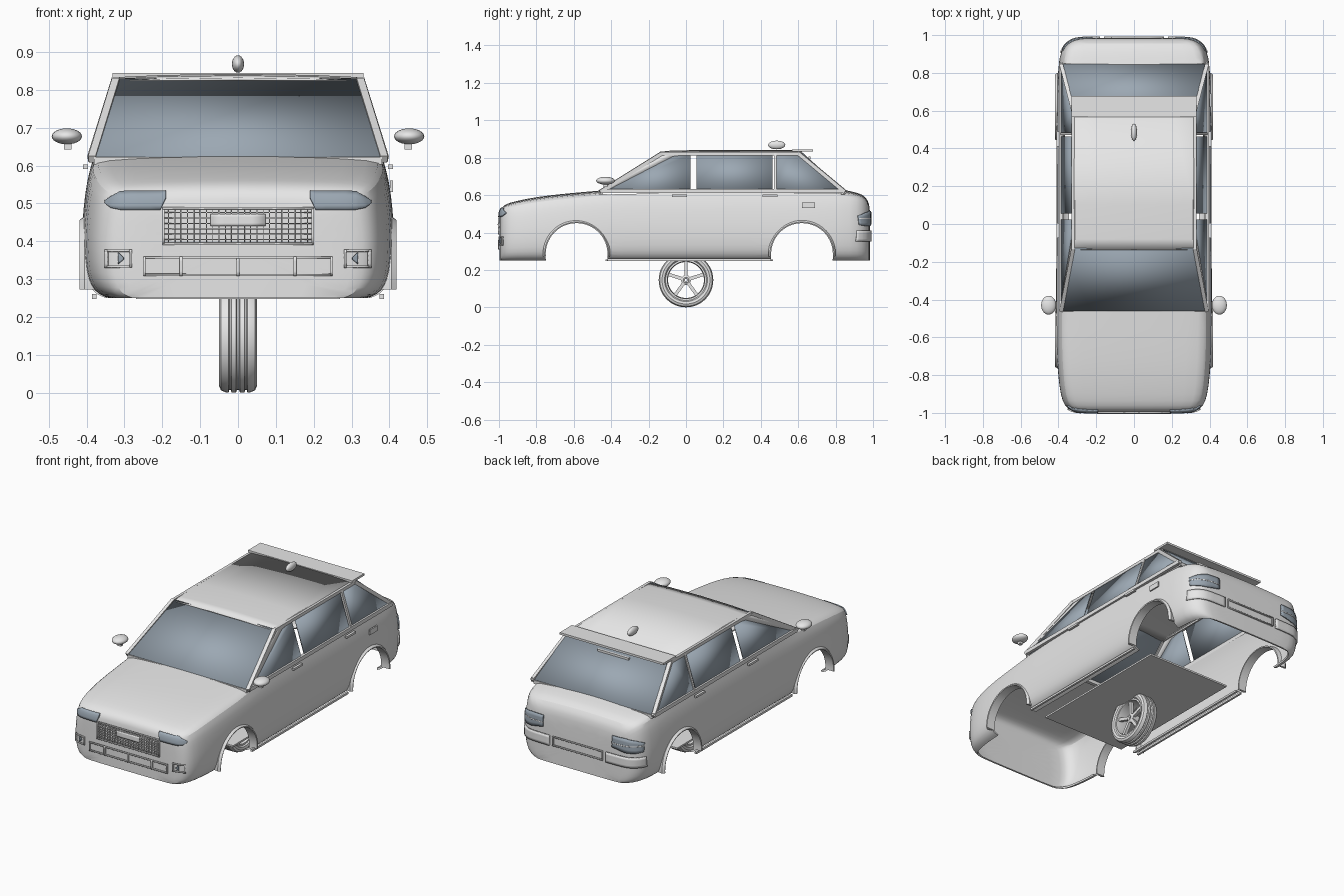
import bpy, bmesh, math
from mathutils import Vector, Matrix
from mathutils.bvhtree import BVHTree

if "Cube" in bpy.data.objects:
    bpy.data.objects.remove(bpy.data.objects["Cube"])


def material(name, rgb):
    m = bpy.data.materials.new(name)
    m.use_nodes = True
    m.diffuse_color = (*rgb, 1)
    m.node_tree.nodes["Principled BSDF"].inputs["Base Color"].default_value = (*rgb, 1)
    return m


GREY = material("light grey", (0.8, 0.8, 0.8))
GLASS = material("blue grey glass", (0.33, 0.39, 0.45))


def activate(ob):
    bpy.ops.object.select_all(action="DESELECT")
    ob.select_set(True)
    bpy.context.view_layer.objects.active = ob


def finish(bm, name, mat, angle=35):
    bmesh.ops.recalc_face_normals(bm, faces=bm.faces)
    me = bpy.data.meshes.new(name)
    bm.to_mesh(me)
    bm.free()
    me.materials.append(mat)
    ob = bpy.data.objects.new(name, me)
    bpy.context.collection.objects.link(ob)
    activate(ob)
    bpy.ops.object.shade_smooth_by_angle(angle=math.radians(angle))
    return ob


def modify(ob, kind, **settings):
    mod = ob.modifiers.new(kind.title(), kind)
    for key, value in settings.items():
        setattr(mod, key, value)
    activate(ob)
    bpy.ops.object.modifier_apply(modifier=mod.name)


def skin(rings, closed=False, around=False, caps=False):
    """Quads between successive rings of points."""
    bm = bmesh.new()
    vs = [[bm.verts.new(p) for p in r] for r in rings]
    n = len(vs[0])
    for i in range(len(vs) if around else len(vs) - 1):
        a, b = vs[i], vs[(i + 1) % len(vs)]
        for j in range(n if closed else n - 1):
            k = (j + 1) % n
            bm.faces.new((a[j], a[k], b[k], b[j]))
    if caps:
        bm.faces.new(vs[0])
        bm.faces.new(vs[-1])
    return bm


def beam(name, a, b, wide=0.02, deep=0.02):
    """Box running from a to b; deep is its upright side."""
    a, b = Vector(a), Vector(b)
    d = b - a
    bm = bmesh.new()
    bmesh.ops.create_cube(bm, size=1, matrix=Matrix.Translation((a + b) / 2)
                          @ d.to_track_quat("Z", "Y").to_matrix().to_4x4()
                          @ Matrix.Diagonal((wide, deep, d.length, 1)))
    finish(bm, name, GREY)


def pane(name, pts, mat=GLASS):
    bm = bmesh.new()
    bm.faces.new([bm.verts.new(p) for p in pts])
    ob = finish(bm, name, mat)
    modify(ob, "SOLIDIFY", thickness=0.006, offset=0)


def ellipsoid(name, centre, radii):
    bm = bmesh.new()
    bmesh.ops.create_uvsphere(bm, u_segments=20, v_segments=12, radius=1,
                              matrix=Matrix.Translation(centre) @ Matrix.Diagonal((*radii, 1)))
    finish(bm, name, GREY, 80)


# Body shell: cross-sections from nose to tail (y, half width, bottom, top)
stations = [(-0.998, .28, .252, .495), (-.99, .335, .25, .525), (-.965, .368, .25, .548),
            (-.91, .39, .25, .563), (-.8, .404, .25, .585), (-.65, .412, .25, .602),
            (-.46, .415, .25, .618), (-.2, .413, .25, .63), (.15, .413, .25, .632),
            (.5, .413, .25, .632), (.84, .406, .25, .622), (.92, .388, .25, .607),
            (.96, .355, .25, .588), (.98, .315, .25, .55), (.985, .26, .252, .5)]
half = [(.84, 0), (.905, .025), (.955, .09), (.987, .2), (1, .43), (.985, .65), (.965, .82),
        (.93, .95), (.87, .99), (.5, 1.01)]
section = half + [(0, 1.02)] + [(-x, z) for x, z in reversed(half)]
bm = skin([[(w * x, y, lo + (hi - lo) * z) for x, z in section] for y, w, lo, hi in stations], caps=True)


def over_cabin(f):
    return all(-.47 < v.co.y < .85 and abs(v.co.x) < .39 and v.co.z > .58 for v in f.verts)


bmesh.ops.delete(bm, geom=[f for f in bm.faces if over_cabin(f)], context="FACES")
body = finish(bm, "body_shell", GREY)
nose = min(body.data.polygons, key=lambda f: f.center.y)
if nose.normal.y > 0:
    body.data.flip_normals()
modify(body, "SUBSURF", levels=1, boundary_smooth="PRESERVE_CORNERS")
surface = BVHTree.FromPolygons([v.co.copy() for v in body.data.vertices],
                               [tuple(p.vertices) for p in body.data.polygons])
modify(body, "SOLIDIFY", thickness=0.01, offset=-1)

# Wheel openings with raised arch rims
for label, cy in (("front", -.585), ("rear", .62)):
    bm = bmesh.new()
    bmesh.ops.create_cone(bm, cap_ends=True, segments=64, radius1=.167, radius2=.167, depth=1.2,
                          matrix=Matrix.Translation((0, cy, .285)) @ Matrix.Rotation(math.pi / 2, 4, "Y"))
    cutter = finish(bm, "arch_cutter", GREY)
    cutter.hide_render = True
    modify(body, "BOOLEAN", object=cutter, operation="DIFFERENCE", solver="EXACT")
    bpy.data.objects.remove(cutter)
    for s in (-1, 1):
        rings = []
        for i in range(33):
            a = math.radians(-4 + 188 * i / 32)
            rings.append([(s * x, cy + r * math.cos(a), .285 + r * math.sin(a))
                          for x, r in ((.365, .165), (.417, .165), (.419, .171), (.406, .18), (.365, .172))])
        finish(skin(rings, closed=True, caps=True), label + "_arch_rim", GREY)
activate(body)
bpy.ops.object.shade_smooth_by_angle(angle=math.radians(35))

# Floor pan
beam("floor_pan", (0, -.43, .252), (0, .465, .252), .54, .01)


def plate(name, cols, end, mat=GREY, lift=.004):
    """Thin plate laid on the nose (end -1) or tail (end 1); columns are (x, low, high)."""
    rings = []
    for i, (c0, c1) in enumerate(zip(cols, cols[1:])):
        for k in range(1 if i else 0, 5):
            x, lo, hi = (p + (q - p) * k / 4 for p, q in zip(c0, c1))
            ring = []
            for j in range(5):
                z = lo + (hi - lo) * j / 4
                hit = surface.ray_cast(Vector((x, end * 2, z)), Vector((0, -end, 0)))[0]
                ring.append((x, (hit.y if hit else end * .95) + end * lift, z))
            rings.append(ring)
    ob = finish(skin(rings), name, mat)
    modify(ob, "SOLIDIFY", thickness=lift * 2, offset=0)


def bar(name, x0, x1, z0, z1, end, **kw):
    plate(name, [(x0, z0, z1), (x1, z0, z1)], end, **kw)


def frame(name, x0, x1, z0, z1, end, t=.006):
    for lo, hi in ((z0, z0 + t), (z1 - t, z1)):
        bar(name, x0, x1, lo, hi, end)
    for lo, hi in ((x0, x0 + t), (x1 - t, x1)):
        bar(name, lo, hi, z0, z1, end)


# Nose: grille mesh, plain centre plate, lower intake
frame("grille_frame", -.2, .2, .39, .49, -1)
for i in range(1, 24):
    x = -.2 + i * .4 / 24
    bar("grille_upright", x - .0012, x + .0012, .393, .487, -1, lift=.003)
for i in range(1, 7):
    z = .39 + i * .1 / 7
    bar("grille_slat", -.197, .197, z - .0012, z + .0012, -1, lift=.003)
bar("grille_plate", -.072, .072, .44, .472, -1, lift=.0048)
frame("lower_intake", -.25, .25, .308, .36, -1)
for x in (-.15, 0, .15):
    bar("intake_divider", x - .004, x + .004, .308, .36, -1)

# Tail: number plate surround
frame("rear_plate_recess", -.16, .16, .355, .41, 1)

for s in (-1, 1):
    # Lamps and bumper corners
    lamp = [(.19, .515, .532), (.205, .483, .532), (.31, .483, .531), (.335, .488, .517), (.35, .5, .507)]
    plate("headlight", [(s * x, a, b) for x, a, b in lamp], -1, GLASS)
    frame("fog_light_frame", min(s * .28, s * .35), max(s * .28, s * .35), .33, .378, -1)
    plate("fog_light", [(s * .302, .352, .356), (s * .316, .34, .37)], -1, GLASS)
    lamp = [(.22, .45, .515), (.3, .435, .515), (.35, .435, .505), (.378, .44, .49)]
    plate("tail_light", [(s * x, a, b) for x, a, b in lamp], 1, GLASS)
    plate("tail_light_strip", [(s * x, .472, .477) for x in (.22, .3, .35, .376)], 1, lift=.0048)
    plate("rear_bumper_corner", [(s * x, .352, .41) for x in (.18, .25, .3, .34, .365, .385)], 1, lift=.0045)

    # Cabin frame
    beam("windscreen_pillar", (s * .385, -.46, .617), (s * .322, -.13, .823))
    beam("rear_pillar", (s * .387, .85, .617), (s * .322, .6, .825))
    beam("belt_rail", (s * .387, -.45, .622), (s * .387, .85, .622), .018, .022)
    beam("roof_rail", (s * .322, -.135, .822), (s * .322, .61, .822), .016, .018)
    beam("quarter_pillar", (s * .386, .478, .622), (s * .323, .478, .824), .014, .012)
    beam("sill", (s * .38, -.42, .254), (s * .38, .455, .254), .012, .012)

    # Side panes lean in with height; open slots stay between them
    panes = {"front_side_window": ([(-.41, .63), (.025, .63), (.025, .818), (-.07, .806)], GLASS),
             "front_window_corner": ([(-.44, .63), (-.41, .63), (-.07, .806), (.025, .818), (-.13, .818)], GREY),
             "rear_side_window": ([(.056, .63), (.463, .63), (.463, .818), (.056, .818)], GLASS),
             "quarter_window": ([(.48, .63), (.835, .63), (.605, .818), (.48, .818)], GLASS)}
    for name, (pts, mat) in panes.items():
        pane(name, [(s * (.385 - (z - .625) * .32), y, z) for y, z in pts], mat)

    # Handles, fuel flap and door mirrors
    for y in (-.035, .45):
        beam("door_handle", (s * .403, y - .04, .597), (s * .403, y + .04, .597), .014, .012)
    if s > 0:
        beam("fuel_flap", (.405, .62, .545), (.405, .69, .545), .008, .03)
    ellipsoid("mirror", (s * .452, -.43, .677), (.04, .05, .021))
    beam("mirror_stalk", (s * .45, -.43, .642), (s * .45, -.43, .668), .02, .02)

# Windscreen, rear window, cowl and sill of the rear window
pane("windscreen", [(-.38, -.46, .622), (.38, -.46, .622), (.318, -.128, .827), (-.318, -.128, .827)])
pane("rear_window", [(-.383, .845, .622), (.383, .845, .622), (.315, .62, .826), (-.315, .62, .826)])
beam("cowl", (-.38, -.455, .612), (.38, -.455, .612), .02, .02)
beam("rear_window_sill", (-.38, .84, .612), (.38, .84, .612), .02, .02)
beam("high_brake_light", (-.1, .66, .8), (.1, .66, .8), .012, .012)

# Roof, spoiler and aerial
edge = [(.322, .822), (.312, .83), (.2, .835)]
arc = edge + [(0, .838)] + [(-x, z) for x, z in reversed(edge)]
roof = finish(skin([[(x, y, z - drop) for x, z in arc]
                    for y, drop in ((-.138, .01), (-.08, .004), (.1, 0), (.62, .001))]), "roof", GREY)
modify(roof, "SOLIDIFY", thickness=.008, offset=0)
beam("spoiler", (-.332, .622, .838), (.332, .622, .838), .112, .012)
ellipsoid("roof_aerial", (0, .485, .868), (.016, .046, .023))

# Single wheel under the floor, turned about the x axis
R = .146


def turned(name, profile):
    rings = [[(x, r * math.cos(a), R + r * math.sin(a)) for x, r in profile]
             for a in (math.tau * i / 48 for i in range(48))]
    finish(skin(rings, closed=True, around=True), name, GREY)


side = [(.036, .106), (.047, .115), (.05, .128), (.045, .14), (.03, R),
        (.025, R), (.023, .139), (.019, .139), (.017, R), (.005, R), (.003, .139)]
turned("tyre", side + [(-x, r) for x, r in reversed(side)])
turned("wheel_rim", [(.04, .1), (.04, .112), (-.04, .112), (-.04, .1), (0, .096)])
turned("wheel_hub", [(.03, .006), (.034, .014), (.026, .026), (-.02, .026), (-.02, .006)])
for i in range(5):
    a = math.pi / 2 + math.tau * i / 5
    d = Vector((0, math.cos(a), math.sin(a)))
    centre = Vector((.02, 0, R))
    beam("wheel_spoke", centre + d * .018, centre + d * .104, .018, .018)
